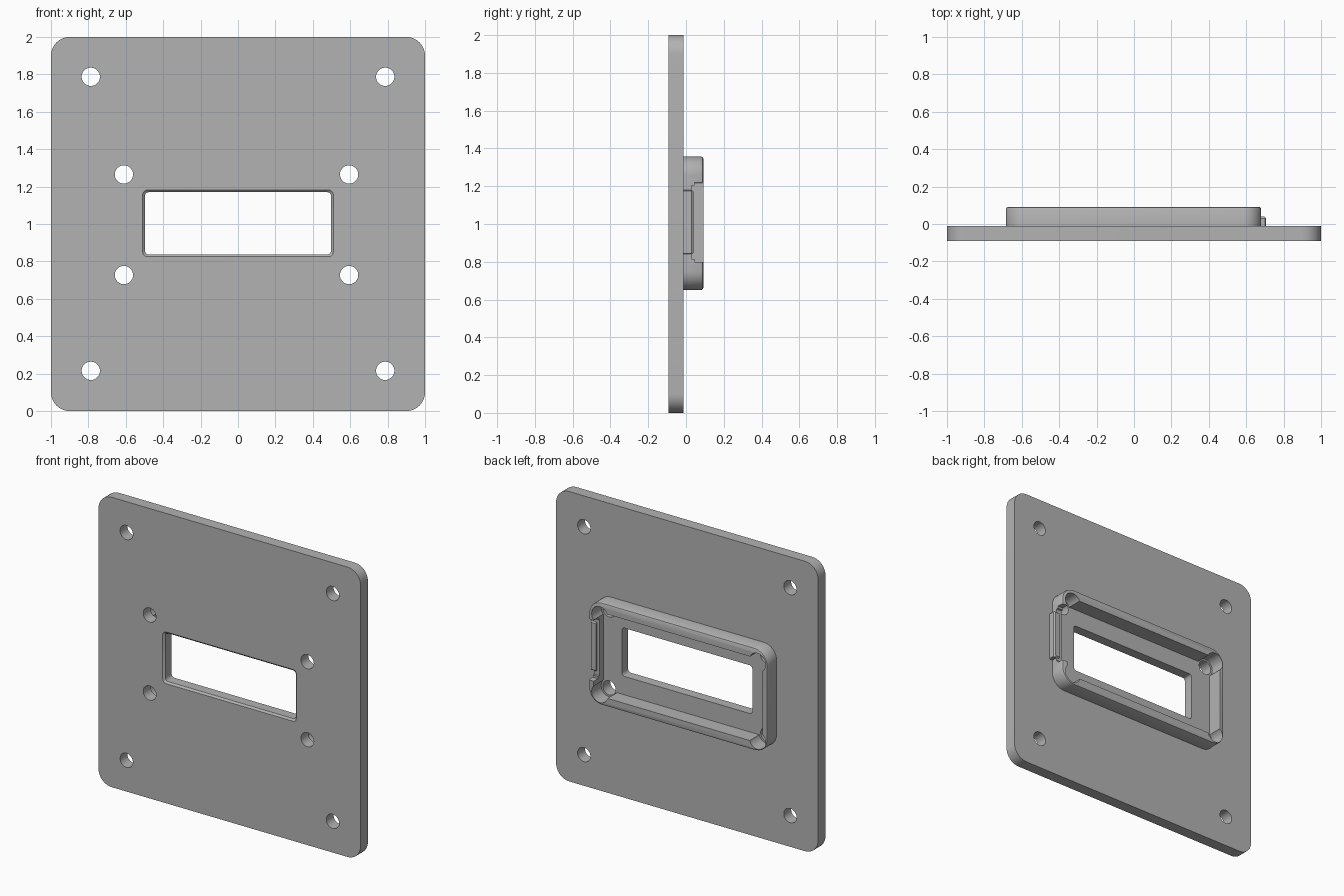
import bpy, bmesh
from math import sin, cos, pi, radians

cube = bpy.data.objects.get("Cube")
if cube:
    bpy.data.objects.remove(cube, do_unlink=True)

grey = bpy.data.materials.new("mid grey")
grey.use_nodes = True
colour = (0.45, 0.45, 0.45, 1)
grey.diffuse_color = colour
grey.node_tree.nodes["Principled BSDF"].inputs["Base Color"].default_value = colour

BACK, TOP = -0.012, 0.092        # back of the plate, top of the rim
FRONT = -TOP


def rounded(x0, x1, z0, z1, r, steps=10):
    """Outline of a rounded rectangle; one step gives chamfered corners."""
    corners = [(x1 - r, z1 - r), (x0 + r, z1 - r), (x0 + r, z0 + r), (x1 - r, z0 + r)]
    return [(cx + r * cos(pi / 2 * (q + i / steps)), cz + r * sin(pi / 2 * (q + i / steps)))
            for q, (cx, cz) in enumerate(corners) for i in range(steps + 1)]


def circle(x, z, r, n=32):
    return [(x + r * cos(2 * pi * i / n), z + r * sin(2 * pi * i / n)) for i in range(n)]


def loft(name, sections):
    """Solid through a list of (y, outline) sections."""
    bm = bmesh.new()
    rings = [[bm.verts.new((x, y, z)) for x, z in pts] for y, pts in sections]
    n = len(rings[0])
    for a, b in zip(rings, rings[1:]):
        for i in range(n):
            j = (i + 1) % n
            bm.faces.new((a[i], a[j], b[j], b[i]))
    bm.faces.new(rings[0])
    bm.faces.new(rings[-1])
    bmesh.ops.recalc_face_normals(bm, faces=bm.faces)
    mesh = bpy.data.meshes.new(name)
    bm.to_mesh(mesh)
    bm.free()
    mesh.materials.append(grey)
    ob = bpy.data.objects.new(name, mesh)
    bpy.context.collection.objects.link(ob)
    return ob


def prism(name, pts, y0, y1):
    return loft(name, [(y0, pts), (y1, pts)])


def cut(ob, cutter):
    mod = ob.modifiers.new("cut", 'BOOLEAN')
    mod.operation, mod.solver, mod.object = 'DIFFERENCE', 'EXACT', cutter
    cutter.hide_render = True
    bpy.context.view_layer.objects.active = ob
    bpy.ops.object.modifier_apply(modifier=mod.name)
    bpy.data.objects.remove(cutter, do_unlink=True)


def smooth(ob):
    bpy.ops.object.select_all(action='DESELECT')
    ob.select_set(True)
    bpy.context.view_layer.objects.active = ob
    bpy.ops.object.shade_smooth_by_angle(angle=radians(30))


inner_holes = [(x, z) for x in (-0.61, 0.594) for z in (0.727, 1.265)]
outer_holes = [(x, z) for x in (-0.787, 0.787) for z in (0.215, 1.787)]

# Mounting plate with screw holes and a window chamfered at the front
plate = prism("mounting_plate", rounded(-1, 1, 0, 2, 0.1), FRONT, BACK)
for x, z in inner_holes + outer_holes:
    cut(plate, prism("hole_cutter", circle(x, z, 0.049), -0.2, 0.1))
wide = rounded(-0.51, 0.51, 0.825, 1.182, 0.025, 3)
narrow = rounded(-0.498, 0.498, 0.837, 1.17, 0.02, 3)
cut(plate, loft("window_cutter", [(-0.2, wide), (FRONT, wide),
                                  (FRONT + 0.012, narrow), (0.1, narrow)]))
smooth(plate)

# Raised rim with a softened outer edge
def rim_outline(inset):
    return rounded(-0.684 + inset, 0.68 - inset, 0.65 + inset, 1.357 - inset, 0.1 - inset)


rim = loft("raised_rim", [(BACK, rim_outline(0)), (TOP - 0.012, rim_outline(0)),
                          (TOP - 0.004, rim_outline(0.004)), (TOP, rim_outline(0.012))])

# Pocket inside the rim, with round clearance at the screw corners
cut(rim, prism("pocket_cutter", rounded(-0.648, 0.64, 0.71, 1.29, 0.03, 4), -0.1, 0.2))
for x, z in inner_holes:
    cut(rim, prism("corner_cutter", circle(x, z, 0.062), -0.1, 0.2))

# Notch through the left wall, with chamfered lower corners
notch = prism("notch_cutter", rounded(0.62, 0.8, 0.8, 1.22, 0.001, 1), 0.045, 0.2)
cut(rim, notch)
cut(rim, prism("notch_floor_cutter", rounded(0.62, 0.8, 0.815, 1.205, 0.001, 1), 0.03, 0.06))
smooth(rim)

# Small outer tab below the notch
tab = loft("side_tab", [(BACK, rounded(0.66, 0.705, 0.84, 1.18, 0.004, 1)),
                        (0.03, rounded(0.66, 0.705, 0.84, 1.18, 0.004, 1)),
                        (0.04, rounded(0.66, 0.697, 0.848, 1.172, 0.004, 1))])
smooth(tab)
